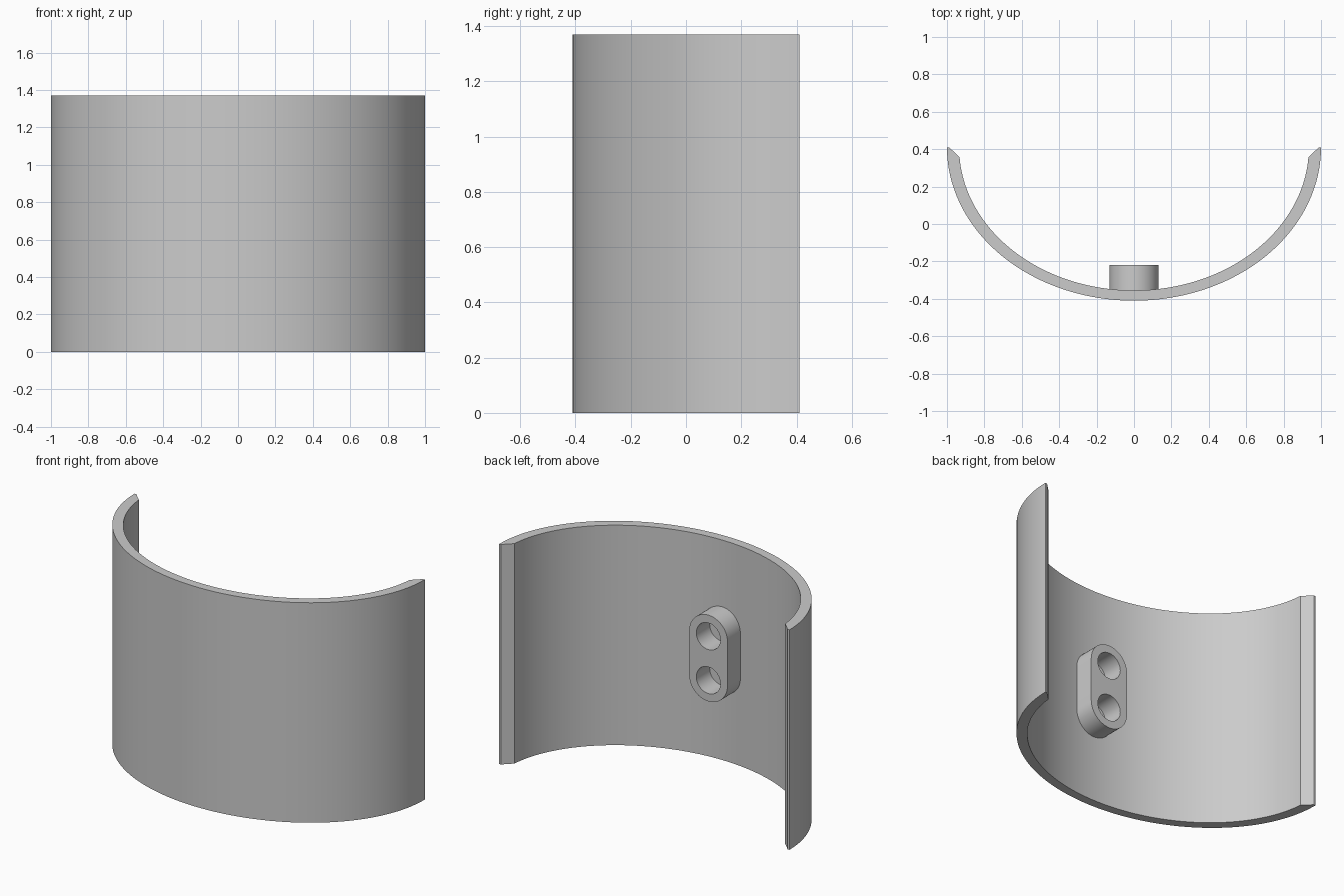
import bpy, bmesh, math

cube = bpy.data.objects.get("Cube")
if cube:
    bpy.data.objects.remove(cube)

HEIGHT = 1.37
END_Y = 0.41       # the two long edges of the shell

grey = bpy.data.materials.new("plain grey")
grey.use_nodes = True
grey.diffuse_color = (0.6, 0.6, 0.6, 1)
grey.node_tree.nodes["Principled BSDF"].inputs["Base Color"].default_value = (0.6, 0.6, 0.6, 1)


def arc(cx, cy, rx, ry, start, end, steps):
    """Points along an elliptical arc, angles in degrees."""
    angles = [math.radians(start + (end - start) * i / steps) for i in range(steps + 1)]
    return [(cx + rx * math.cos(a), cy + ry * math.sin(a)) for a in angles]


def extruded(name, loops, depth):
    """Solid from a flat outline; further loops become holes."""
    curve = bpy.data.curves.new(name, "CURVE")
    curve.dimensions = "2D"
    curve.fill_mode = "BOTH"
    curve.extrude = depth / 2
    for loop in loops:
        spline = curve.splines.new("POLY")
        spline.points.add(len(loop) - 1)
        for point, (x, y) in zip(spline.points, loop):
            point.co = (x, y, 0, 1)
        spline.use_cyclic_u = True
    obj = bpy.data.objects.new(name, curve)
    bpy.context.collection.objects.link(obj)
    bpy.ops.object.select_all(action="DESELECT")
    obj.select_set(True)
    bpy.context.view_layer.objects.active = obj
    bpy.ops.object.convert(target="MESH")
    obj = bpy.context.object
    bm = bmesh.new()
    bm.from_mesh(obj.data)
    bmesh.ops.remove_doubles(bm, verts=bm.verts, dist=0.0001)
    bmesh.ops.recalc_face_normals(bm, faces=bm.faces)
    bm.to_mesh(obj.data)
    bm.free()
    obj.data.materials.clear()
    obj.data.materials.append(grey)
    bpy.ops.object.shade_smooth_by_angle(angle=math.radians(30))
    obj.name = name
    return obj


# Half-elliptical shell with bevelled long edges
outer = arc(0, END_Y, 1, 0.82, 180, 360, 96)
inner = arc(0, END_Y, 0.935, 0.765, 356, 184, 92)
tips = [(0.988, END_Y)], [(-0.988, END_Y)]
shell = extruded("curved_shell", [outer + tips[0] + inner + tips[1]], HEIGHT)
shell.location.z = HEIGHT / 2

# Slot-shaped boss on the inside, with two round sockets
SPACING, RADIUS, HOLE = 0.137, 0.132, 0.083
slot = arc(0, SPACING, RADIUS, RADIUS, 0, 180, 24) + arc(0, -SPACING, RADIUS, RADIUS, 180, 360, 24)
holes = [arc(0, s * SPACING, HOLE, HOLE, 0, 360, 40)[:-1] for s in (1, -1)]
boss = extruded("socket_boss", [slot] + holes, 0.16)
boss.rotation_euler.x = math.pi / 2
boss.location = (0, -0.30, HEIGHT / 2)
